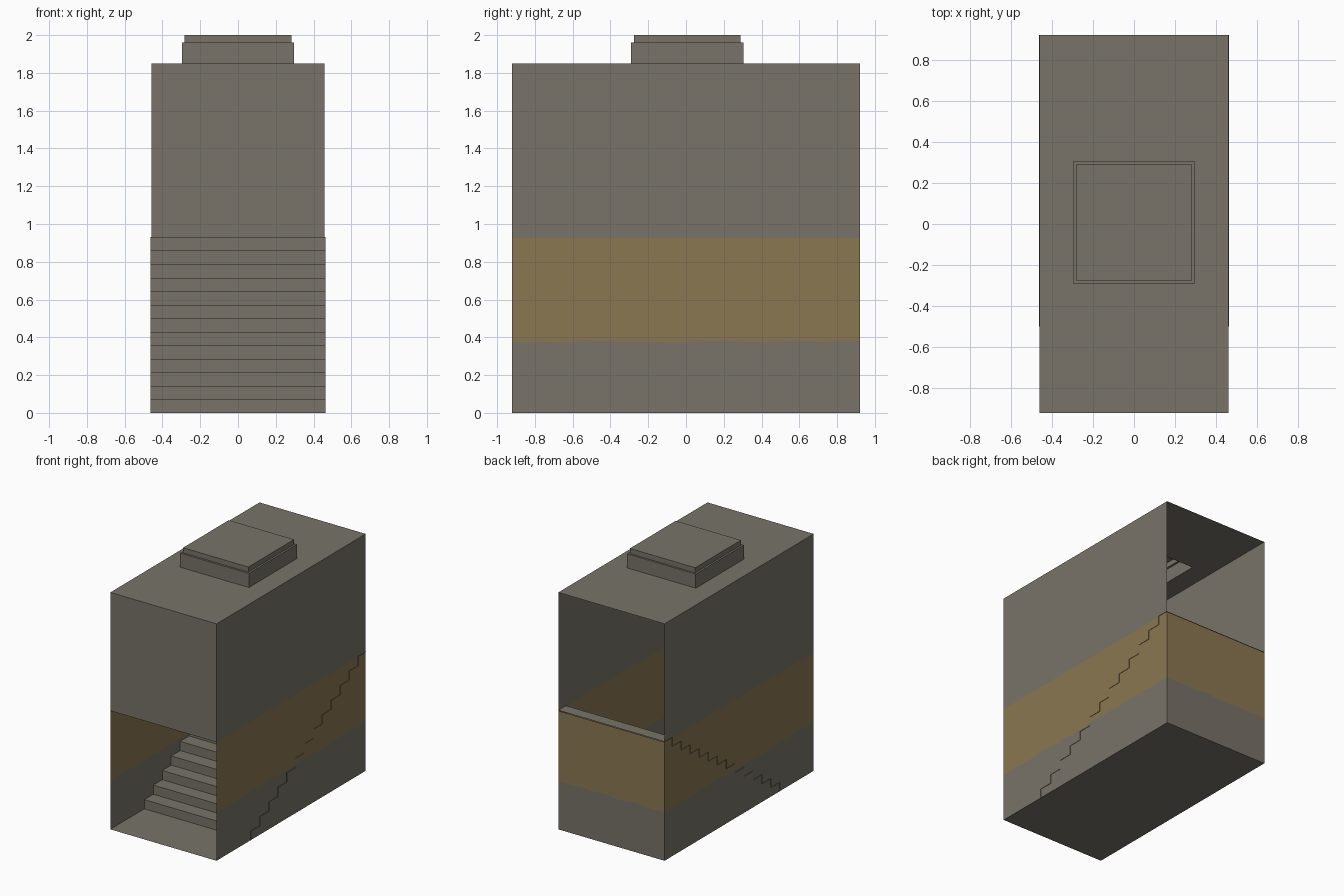
import bpy, random

if "Cube" in bpy.data.objects:
    bpy.data.objects.remove(bpy.data.objects["Cube"])
random.seed(4)

HX, HY, TOP = 0.459, 0.92, 1.85      # shell half width, half depth, roof height
MID, DADO = 0.926, 0.38              # landing height, lower edge of the tan band
STEPS, RUN0 = 13, -0.5               # stair flight


def material(name, rgb):
    m = bpy.data.materials.new(name)
    m.diffuse_color = (*rgb, 1)
    m.use_nodes = True
    m.node_tree.nodes["Principled BSDF"].inputs["Base Color"].default_value = m.diffuse_color
    return m


GREY = material("concrete grey", (0.188, 0.172, 0.138))
TAN = material("tan band", (0.254, 0.184, 0.084))


def build(name, verts, faces, mats=None):
    me = bpy.data.meshes.new(name)
    me.from_pydata(verts, [], faces)
    me.materials.append(GREY)
    me.materials.append(TAN)
    for p, i in zip(me.polygons, mats or []):
        p.material_index = i
    ob = bpy.data.objects.new(name, me)
    bpy.context.collection.objects.link(ob)
    return ob


def banded_wall(name, a, b, levels, cols):
    """Upright sheet from a to b, split by height; the dado edge is slightly wavy."""
    verts, faces, mats = [], [], []
    n = len(levels)
    for c in range(cols + 1):
        t = c / cols
        for z in levels:
            dz = random.uniform(-0.008, 0.006) if z == DADO else 0
            verts.append((a[0] + (b[0] - a[0]) * t, a[1] + (b[1] - a[1]) * t, z + dz))
    for c in range(cols):
        for r in range(n - 1):
            i = c * n + r
            faces.append((i, i + n, i + n + 1, i + 1))
            mats.append(1 if levels[r] == DADO else 0)
    build(name, verts, faces, mats)


# Walls: full sides, lower back, upper front
full = (0, DADO, MID, TOP)
banded_wall("right_wall", (HX, -HY), (HX, HY), full, 28)
banded_wall("left_wall", (-HX, HY), (-HX, -HY), full, 28)
banded_wall("back_lower_wall", (HX, HY), (-HX, HY), full[:3], 14)
banded_wall("front_upper_wall", (-HX, -HY), (HX, -HY), full[2:], 1)

# Floor
build("floor", [(-HX, -HY, 0), (HX, -HY, 0), (HX, HY, 0), (-HX, HY, 0)], [(3, 2, 1, 0)])

# Stair flight: one folded sheet, a hair wider than the walls
profile = []
for i in range(STEPS):
    y = RUN0 + i * 0.1105
    profile += [(y, i * 0.93 / STEPS), (y, (i + 1) * 0.93 / STEPS)]
profile.append((HY, 0.93))
verts = [(x, y, z) for y, z in profile for x in (-HX - 0.003, HX + 0.003)]
build("stairs", verts, [(2 * i, 2 * i + 1, 2 * i + 3, 2 * i + 2) for i in range(len(profile) - 1)])


def ring(hx, hy, z, cy=0):
    return [(-hx, cy - hy, z), (hx, cy - hy, z), (hx, cy + hy, z), (-hx, cy + hy, z)]


def loft(name, rings, cap=False):
    n = len(rings)
    faces = [(4 * k + i, 4 * k + (i + 1) % 4, 4 * k + 4 + (i + 1) % 4, 4 * k + 4 + i)
             for k in range(n - 1) for i in range(4)]
    if cap:
        faces.append(tuple(range(4 * n - 4, 4 * n)))
    build(name, [v for r in rings for v in r], faces)


# Roof with a square opening, and the hollow stepped hatch over it
A, B, CY = 0.297, 0.282, 0.007
loft("roof", [ring(HX, HY, TOP), ring(A, A, TOP, CY)])
loft("roof_hatch", [ring(A, A, TOP, CY), ring(A, A, 1.96, CY), ring(B, B, 1.96, CY),
                    ring(B, B, 2.0, CY)], cap=True)
